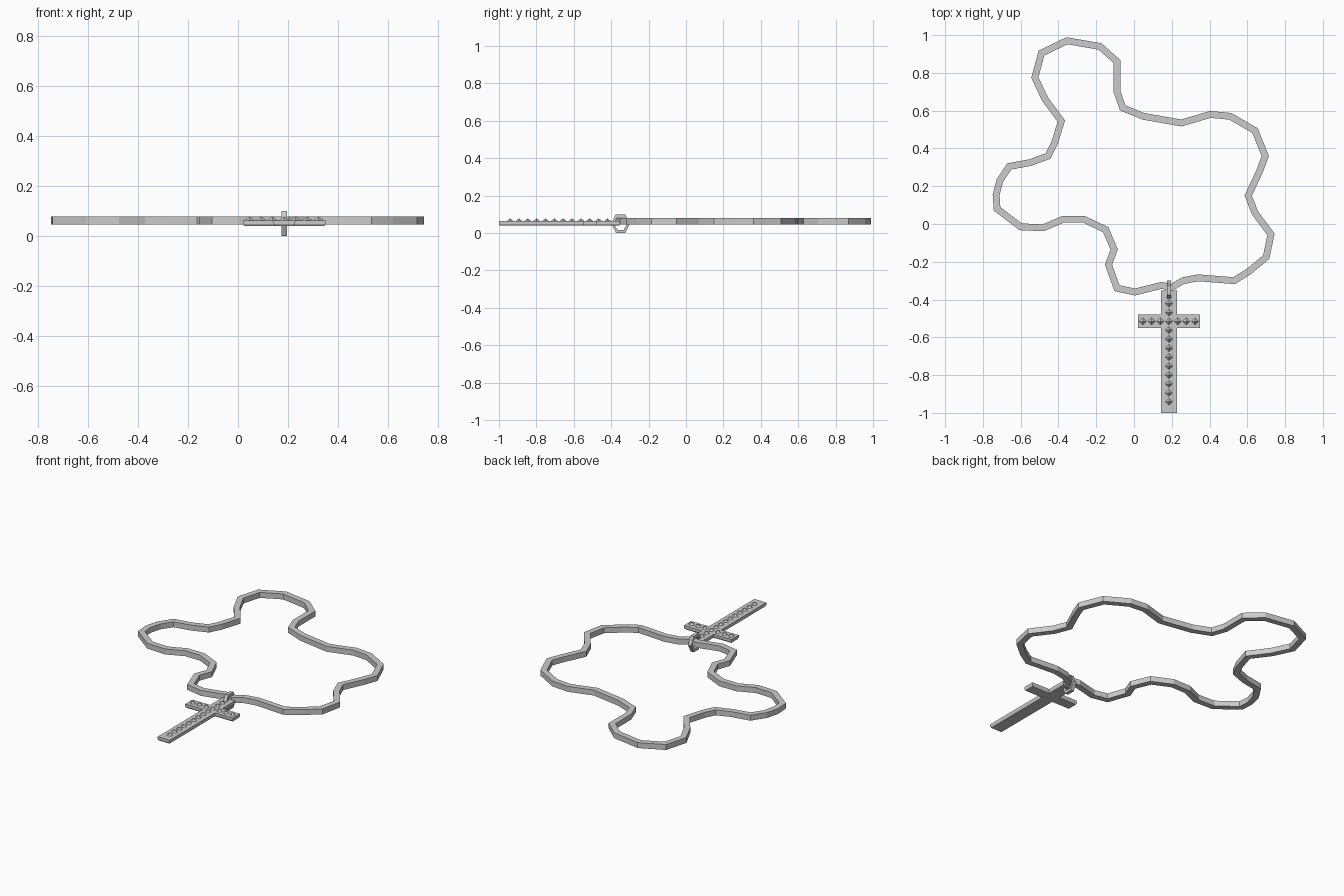
import bpy
import bmesh
import math
from mathutils import Vector, Matrix

cube = bpy.data.objects.get("Cube")
if cube:
    bpy.data.objects.remove(cube)

silver = bpy.data.materials.new("silver_grey")
silver.use_nodes = True
silver.diffuse_color = (0.6, 0.6, 0.6, 1)
silver.node_tree.nodes["Principled BSDF"].inputs["Base Color"].default_value = silver.diffuse_color


def finish(bm, name):
    """Turn a bmesh into a flat shaded object in the scene."""
    bmesh.ops.recalc_face_normals(bm, faces=bm.faces)
    mesh = bpy.data.meshes.new(name)
    bm.to_mesh(mesh)
    bm.free()
    mesh.materials.append(silver)
    obj = bpy.data.objects.new(name, mesh)
    bpy.context.collection.objects.link(obj)
    return obj


def bridge_rings(bm, rings):
    """Skin a closed series of closed cross-sections."""
    loops = [[bm.verts.new(p) for p in ring] for ring in rings]
    for i, a in enumerate(loops):
        b = loops[(i + 1) % len(loops)]
        for j in range(len(a)):
            k = (j + 1) % len(a)
            bm.faces.new((a[j], a[k], b[k], b[j]))


def mitre(before, point, after):
    """Sideways direction at a corner, lengthened to keep the band width even."""
    d1 = (point - before).normalized()
    d2 = (after - point).normalized()
    n1 = Vector((-d1.y, d1.x))
    n2 = Vector((-d2.y, d2.x))
    side = (n1 + n2).normalized()
    return side / max(side.dot(n1), 0.5)


# Chain: square band along a wandering closed path (hundredths of a unit)
PATH = [
    (-35.5, 97), (-18, 94), (-9, 86), (-9, 70), (-6, 61.5), (5, 57), (25, 53.5),
    (40.5, 58), (51, 57), (64, 49.5), (69.5, 36), (66.5, 28), (60.5, 15), (64, 6),
    (72.5, -5.5), (70, -17.5), (61, -25), (53, -30), (34, -28.5), (26, -30),
    (20, -33.5), (14.5, -32.5), (0.5, -36), (-9, -34), (-13.5, -21.5), (-10.5, -13.5),
    (-15, -3), (-26.5, 2.5), (-37.5, 2.5), (-48, -2), (-60, -1.5), (-72.5, 8),
    (-73, 15.5), (-71, 23), (-66, 30.5), (-55, 32.5), (-45.5, 36), (-42, 43),
    (-38.5, 54.5), (-47, 66), (-52.5, 77.5), (-49, 90.5),
]
HALF_WIDTH, CHAIN_BOTTOM, CHAIN_TOP = 0.018, 0.045, 0.079
path = [Vector(p) / 100 for p in PATH]
rings = []
for i, p in enumerate(path):
    side = mitre(path[i - 1], p, path[(i + 1) % len(path)]) * HALF_WIDTH
    rings.append([(*(p + side * s), z) for s, z in
                  ((-1, CHAIN_BOTTOM), (1, CHAIN_BOTTOM), (1, CHAIN_TOP), (-1, CHAIN_TOP))])
bm = bmesh.new()
bridge_rings(bm, rings)
finish(bm, "chain")

# Cross plate: one outline, extruded, with a narrowed underside
CROSS_X, ARM_Y = 0.185, -0.515
POST, ARM, REACH = 0.042, 0.036, 0.165
TOP_Y, BOTTOM_Y = -0.352, -1.0


def cross_outline(inset):
    half = [(POST - inset, TOP_Y - inset), (POST - inset, ARM_Y + ARM - inset),
            (REACH - inset, ARM_Y + ARM - inset), (REACH - inset, ARM_Y - ARM + inset),
            (POST - inset, ARM_Y - ARM + inset), (POST - inset, BOTTOM_Y + inset)]
    full = half + [(-x, y) for x, y in reversed(half)]
    return [(CROSS_X + x, y) for x, y in full]


bm = bmesh.new()
layers = [[bm.verts.new((x, y, z)) for x, y in cross_outline(inset)]
          for z, inset in ((0.039, 0.005), (0.048, 0), (0.063, 0))]
bm.faces.new(layers[0])
bm.faces.new(layers[-1])
for low, high in zip(layers, layers[1:]):
    for j in range(len(low)):
        k = (j + 1) % len(low)
        bm.faces.new((low[j], low[k], high[k], high[j]))
finish(bm, "cross_plate")

# Gems: four-sided double points set along the post and the arms
STEP = 0.0473
spots = [(CROSS_X, ARM_Y + STEP * i) for i in range(-9, 3)]
spots += [(CROSS_X + 0.046 * i, ARM_Y) for i in range(-3, 4) if i]
bm = bmesh.new()
for x, y in spots:
    for sign in (1, -1):
        bmesh.ops.create_cone(bm, segments=4, radius1=0.021, radius2=0, depth=0.016,
                              matrix=Matrix.Translation((x, y, 0.062 + 0.008 * sign))
                              @ Matrix.Rotation(0 if sign > 0 else math.pi, 4, "X"))
finish(bm, "gems")

# Bail: upright six-sided ring joining the cross to the chain
BAIL_Y, BAIL_Z = -0.35, 0.05
bm = bmesh.new()
rings = []
for i in range(6):
    a = math.radians(60 * i)
    rings.append([(CROSS_X + sx * 0.011, BAIL_Y + math.cos(a) * r,
                   BAIL_Z + math.sin(a) * r * 1.15)
                  for sx, r in ((-1, 0.034), (1, 0.034), (1, 0.05), (-1, 0.05))])
bridge_rings(bm, rings)
finish(bm, "bail")
